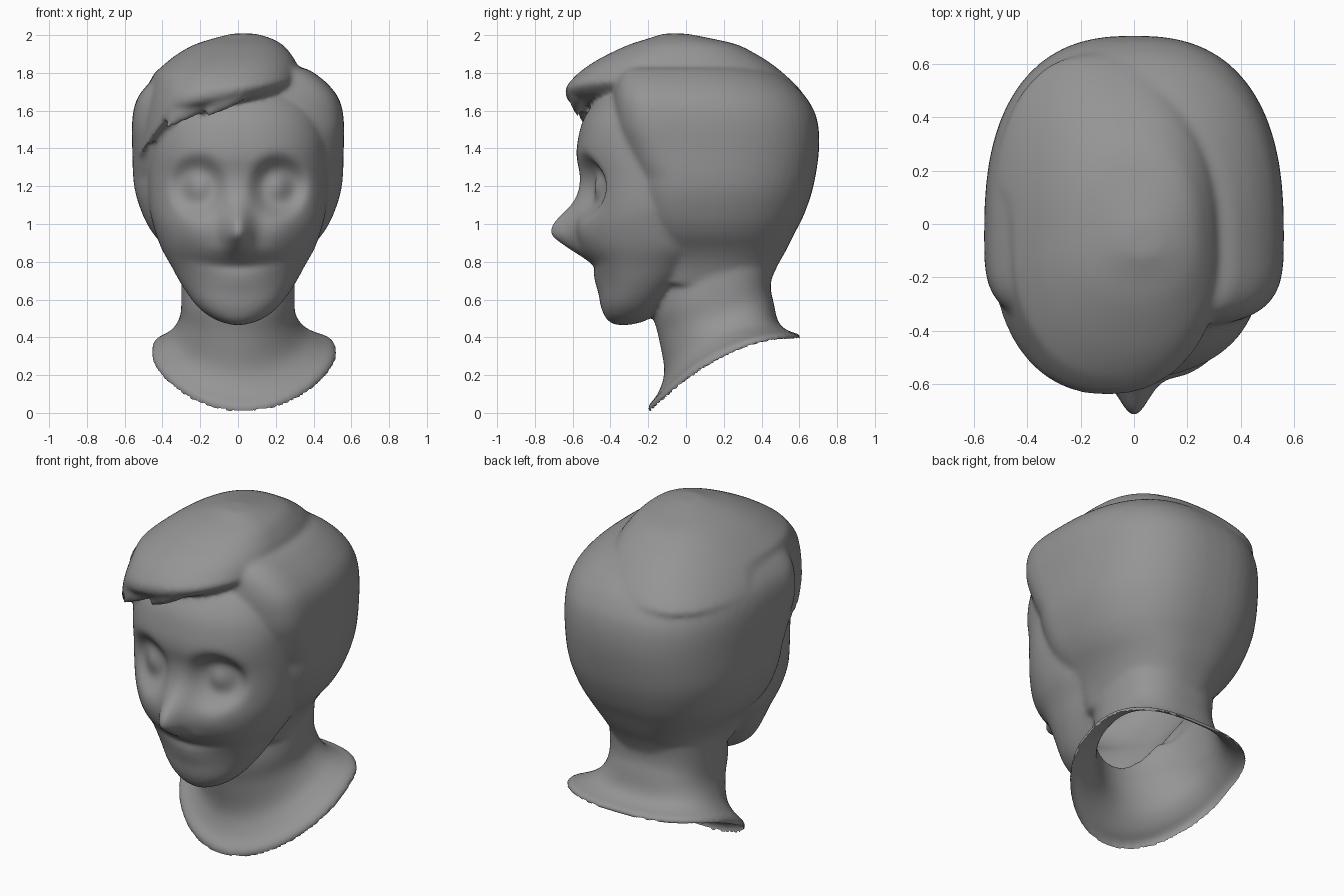
import bpy, bmesh, math
from mathutils import Vector

if "Cube" in bpy.data.objects:
    bpy.data.objects.remove(bpy.data.objects["Cube"])

N = 64
clay = bpy.data.materials.new("clay_grey")
clay.diffuse_color = (0.3, 0.3, 0.3, 1)
clay.use_nodes = True
clay.node_tree.nodes["Principled BSDF"].inputs["Base Color"].default_value = clay.diffuse_color


def clamp(v):
    return max(0.0, min(1.0, v))


def spow(v, p):
    return math.copysign(abs(v) ** p, v)


def refine(rows, steps=4):
    """Catmull-Rom interpolation between the given rows."""
    out = []
    for i in range(len(rows) - 1):
        p0, p1 = rows[max(i - 1, 0)], rows[i]
        p2, p3 = rows[i + 1], rows[min(i + 2, len(rows) - 1)]
        for k in range(steps):
            t = k / steps
            out.append([.5 * (2 * b + (c - a) * t + (2 * a - 5 * b + 4 * c - d) * t * t
                              + (3 * b - a - 3 * c + d) * t ** 3)
                        for a, b, c, d in zip(p0, p1, p2, p3)])
    return out + [list(rows[-1])]


def loft(bm, rows, height, front, back, middle):
    """Closed skin through rows (keys.., x_left, x_right, y_front, y_back)."""
    loops = []
    for r in refine(rows):
        xl, xr, yf, yb = r[-4:]
        cy = yf + middle * (yb - yf)
        loop = []
        for i in range(N):
            a = 2 * math.pi * i / N
            p = back if math.sin(a) > 0 else front(r[0])
            c, s = spow(math.cos(a), 2 / p), spow(math.sin(a), 2 / p)
            x = (xl + xr) / 2 + c * (xr - xl) / 2
            y = cy + s * (yb - cy if s > 0 else cy - yf)
            loop.append(bm.verts.new((x, y, height(r, x, y))))
        loops.append(loop)
    for a, b in zip(loops, loops[1:]):
        for i in range(N):
            j = (i + 1) % N
            bm.faces.new((a[i], a[j], b[j], b[i]))
    bm.faces.new(loops[0][::-1])
    bm.faces.new(loops[-1])


def sym(rows):
    return [(z, -w, w, f, b) for z, w, f, b in rows]


def flat(r, x, y):
    return r[0]


def hair_tilt(r, x, y):
    # the lower front hair edge rises toward the parting and drops at the temple
    k = clamp((1.79 - r[0]) / 0.1) * clamp((.1 - y) / .3)
    return r[0] + k * (.14 * x - 1.2 * max(0, -x - .34))


def collar_slope(r, x, y):
    s = 2 * (y - r[-2]) / (r[-1] - r[-2]) - 1
    return r[0] + (r[1] - r[0]) * (s + 1) / 2 + r[2] * (1 - s * s)


bm = bmesh.new()
# Face and jaw
loft(bm, sym([
    (.465, .03, -.375, -.30), (.485, .10, -.41, -.22), (.52, .165, -.435, -.17),
    (.58, .23, -.455, -.10), (.68, .30, -.465, 0), (.78, .355, -.50, .10),
    (.88, .41, -.55, .2), (1.0, .45, -.57, .2), (1.1, .47, -.56, .2),
    (1.25, .475, -.56, .2), (1.36, .47, -.58, .2), (1.46, .465, -.57, .2),
    (1.56, .44, -.54, .2), (1.66, .39, -.47, .2), (1.74, .3, -.38, .2)]),
    flat, lambda z: 2.15, 2.15, .5)
# Back of the head with the side hair
loft(bm, sym([
    (.68, .285, -.18, .44), (.78, .325, -.2, .485), (.86, .375, -.23, .53),
    (.95, .45, -.27, .575), (1.05, .505, -.31, .625), (1.2, .55, -.34, .675),
    (1.4, .56, -.365, .705), (1.55, .56, -.385, .695), (1.65, .54, -.39, .65),
    (1.72, .495, -.385, .59), (1.78, .43, -.37, .51), (1.825, .35, -.33, .40),
    (1.84, .2, -.2, .25)]),
    flat, lambda z: 2.2 + 1.5 * clamp((z - 1.25) / .25), 2.5, .31)
# Swept top hair
loft(bm, [
    (1.645, -.535, .20, -.55, .63), (1.665, -.535, .27, -.615, .635),
    (1.72, -.507, .32, -.64, .597), (1.79, -.45, .325, -.58, .525),
    (1.85, -.385, .31, -.50, .45), (1.90, -.32, .28, -.41, .37),
    (1.95, -.23, .235, -.30, .27), (1.985, -.12, .17, -.19, .12),
    (2.008, -.03, .09, -.12, .0)], hair_tilt, lambda z: 2.2, 2.4, .42)
# Neck, flared collar and a bottom cap that is opened later
loft(bm, [(zf, zb, k, l, r, f, b) for zf, zb, k, l, r, f, b in [
    (1.0, 1.0, 0, -.29, .29, -.1, .5), (.6, .7, 0, -.30, .30, -.18, .45),
    (.4, .58, .02, -.305, .305, -.145, .465), (.22, .48, .07, -.345, .36, -.115, .49),
    (.1, .435, .10, -.40, .44, -.15, .54), (.035, .415, .11, -.45, .51, -.20, .60),
    (.0, .385, .10, -.44, .50, -.17, .59), (.17, .364, .025, -.2, .25, 0, .39),
    (.27, .32, 0, -.02, .02, .18, .22)]],
    collar_slope, lambda z: 1.95, 2.6, .5)


# Fringe tips: tapering strands along a short path
def strand(points, radii):
    side = 8
    loops = []
    for i, (p, r) in enumerate(zip(points, radii)):
        d = (Vector(points[min(i + 1, len(points) - 1)])
             - Vector(points[max(i - 1, 0)])).normalized()
        u = d.cross(Vector((0, 1, 0))).normalized()
        v = d.cross(u)
        loops.append([bm.verts.new(Vector(p) + u * r * math.cos(t) + v * r * .6 * math.sin(t))
                      for t in [2 * math.pi * k / side for k in range(side)]])
    for a, b in zip(loops, loops[1:]):
        for i in range(side):
            j = (i + 1) % side
            bm.faces.new((a[i], a[j], b[j], b[i]))
    bm.faces.new(loops[0][::-1])
    bm.faces.new(loops[-1])


strand([(-.15, -.53, 1.72), (-.24, -.54, 1.64), (-.31, -.54, 1.575), (-.38, -.525, 1.515)],
       [.09, .075, .045, .015])
strand([(-.02, -.57, 1.71), (-.09, -.58, 1.65), (-.165, -.575, 1.575)], [.08, .06, .015])
bmesh.ops.recalc_face_normals(bm, faces=bm.faces)
rough = bpy.data.meshes.new("head")
bm.to_mesh(rough)
bm.free()
head = bpy.data.objects.new("head", rough)
bpy.context.collection.objects.link(head)

# Fuse the masses and soften the joins
fuse = head.modifiers.new("fuse", 'REMESH')
fuse.mode = 'VOXEL'
fuse.voxel_size = 0.014
soft = head.modifiers.new("soften", 'SMOOTH')
soft.factor = 0.5
soft.iterations = 12
mesh = bpy.data.meshes.new_from_object(
    head.evaluated_get(bpy.context.evaluated_depsgraph_get()))
head.modifiers.clear()
head.data = mesh


def bump(dx, dz, sx, sz):
    return math.exp(-(dx / sx) ** 2 - (dz / sz) ** 2)


# Sculpt nose, eye sockets, eyeballs, cheeks and mouth on the face
for v in mesh.vertices:
    x, y, z = v.co
    if y > -.2 or z < .5 or z > 1.5:
        continue
    fade = clamp((-.2 - y) / .15)
    ax = abs(x)
    deep = .095 if x > 0 else .075
    push = .145 * bump(x, z - .955, .075, .14 if z > .955 else .085)
    push += .03 * bump(ax - .2, z - .95, .13, .1)
    push += .02 * bump(x, z - .86, .16, .05)
    push -= deep * math.exp(-(((ax - .215) / .13) ** 2 + ((z - 1.2) / .14) ** 2) ** 2)
    push += .05 * bump(ax - .215, z - 1.19, .085, .1)
    push -= .012 * bump(x, z - .775 - .5 * x * x, .2, .03)
    push += .012 * bump(x, z - .69, .15, .06)
    v.co.y -= push * fade

# Open the underside so the neck is hollow
bm = bmesh.new()
bm.from_mesh(mesh)
bm.normal_update()
under = [f for f in bm.faces if f.normal.z < -.45 and f.calc_center_median().z < .44]
bmesh.ops.delete(bm, geom=under, context='FACES')
bm.to_mesh(mesh)
bm.free()

mesh.materials.clear()
mesh.materials.append(clay)
for p in mesh.polygons:
    p.use_smooth = True
    p.material_index = 0
